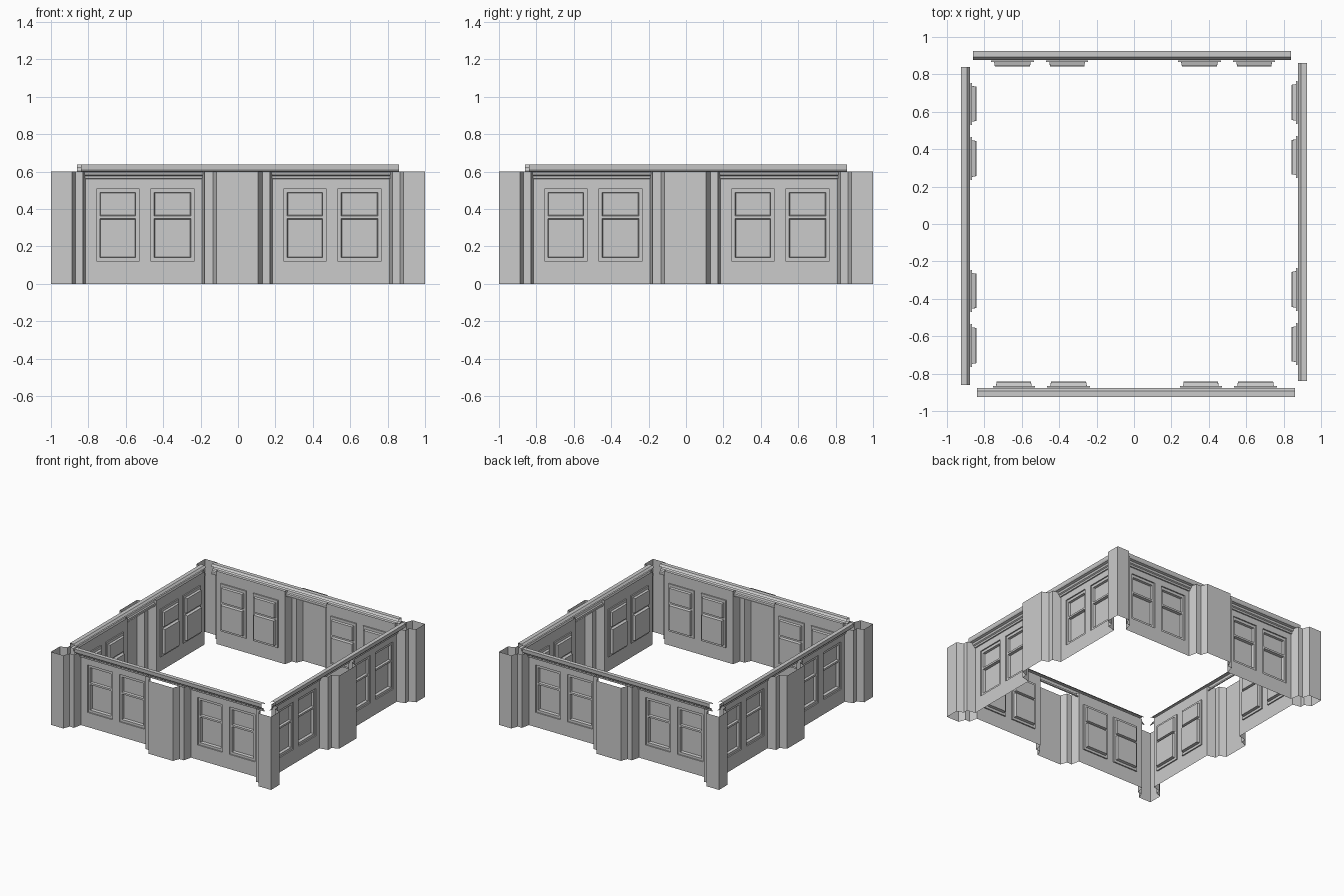
import bpy, bmesh, math

if "Cube" in bpy.data.objects:
    bpy.data.objects.remove(bpy.data.objects["Cube"])

H = 0.60            # wall height
WALL_Y = -0.875     # main wall plane of the front side
FRAME_Y = -0.865    # window frame plane
WINDOWS = [(-0.755, -0.53), (-0.465, -0.235), (0.245, 0.47), (0.535, 0.765)]
WZ0, WZ1 = 0.12, 0.51


def quad(bm, *pts):
    bm.faces.new([bm.verts.new(p) for p in pts])


def pierced_sheet(bm, xs, zs, y, holes):
    """Flat sheet cut on a grid, leaving out the cells inside the holes."""
    for x0, x1 in zip(xs, xs[1:]):
        for z0, z1 in zip(zs, zs[1:]):
            cx, cz = (x0 + x1) / 2, (z0 + z1) / 2
            if not any(a < cx < b and c < cz < d for a, b, c, d in holes):
                quad(bm, (x0, y, z0), (x1, y, z0), (x1, y, z1), (x0, y, z1))


def reveal(bm, rect, y0, y1, inset=0.0):
    """Four sides of a recess running from y0 back to y1."""
    a, b, c, d = rect
    i = inset
    f = [(a, y0, c), (b, y0, c), (b, y0, d), (a, y0, d)]
    k = [(a + i, y1, c + i), (b - i, y1, c + i), (b - i, y1, d - i), (a + i, y1, d - i)]
    for n in range(4):
        m = (n + 1) % 4
        quad(bm, f[n], f[m], k[m], k[n])


def sweep_up(bm, plan):
    """Vertical wall strips along a plan line."""
    for (x0, y0), (x1, y1) in zip(plan, plan[1:]):
        quad(bm, (x0, y0, 0), (x1, y1, 0), (x1, y1, H), (x0, y0, H))


def finish(bm, name):
    bmesh.ops.remove_doubles(bm, verts=bm.verts, dist=1e-5)
    mesh = bpy.data.meshes.new(name)
    bm.to_mesh(mesh)
    bm.free()
    return mesh


# Stepped pilasters at both corners and in the middle
bm = bmesh.new()
sweep_up(bm, [(-1, -1), (-0.888, -1), (-0.868, -0.945), (-0.83, -0.945), (-0.815, WALL_Y)])
sweep_up(bm, [(-0.193, WALL_Y), (-0.178, -0.945), (-0.135, -0.945), (-0.115, -1),
              (0.108, -1), (0.13, -0.945), (0.17, -0.945), (0.185, WALL_Y)])
sweep_up(bm, [(0.81, WALL_Y), (0.825, -0.945), (0.865, -0.945), (0.885, -1), (1, -1)])
pilasters = finish(bm, "pilasters")

# Wall panels with two window openings each
bm = bmesh.new()
for x0, x1, pair in ((-0.815, -0.193, WINDOWS[:2]), (0.185, 0.81, WINDOWS[2:])):
    xs = [x0, *pair[0], *pair[1], x1]
    pierced_sheet(bm, xs, [0, WZ0, WZ1, H], WALL_Y, [(a, b, WZ0, WZ1) for a, b in pair])
panels = finish(bm, "wall_panels")

# Recessed sash windows
bm = bmesh.new()
for a, b in WINDOWS:
    reveal(bm, (a, b, WZ0, WZ1), WALL_Y, FRAME_Y)
    l, r = a + 0.017, b - 0.017
    lower, upper = (l, r, 0.14, 0.348), (l, r, 0.363, 0.488)
    pierced_sheet(bm, [a, l, r, b], [WZ0, 0.14, 0.348, 0.363, 0.488, WZ1], FRAME_Y, [lower, upper])
    for (p, q, s, t), depth in ((lower, -0.843), (upper, -0.848)):
        reveal(bm, (p, q, s, t), FRAME_Y, depth, 0.004)
        pierced_sheet(bm, [p + 0.004, q - 0.004], [s + 0.004, t - 0.004], depth, [])
windows = finish(bm, "sash_windows")

# Moulded cornice
profile = [(-0.876, 0.56), (-0.884, 0.562), (-0.886, 0.576), (-0.895, 0.582), (-0.90, 0.597),
           (-0.918, 0.603), (-0.923, 0.614), (-0.925, 0.638), (-0.892, 0.638), (-0.878, 0.622)]
bm = bmesh.new()
for (y0, z0), (y1, z1) in zip(profile, profile[1:]):
    quad(bm, (-0.84, y0, z0), (0.86, y0, z0), (0.86, y1, z1), (-0.84, y1, z1))
cornice = finish(bm, "cornice")

# Repeat the same facade on all four sides
for n, side in enumerate(("front", "right", "back", "left")):
    for mesh in (pilasters, panels, windows, cornice):
        ob = bpy.data.objects.new(side + "_" + mesh.name, mesh)
        ob.rotation_euler.z = n * math.pi / 2
        bpy.context.collection.objects.link(ob)
